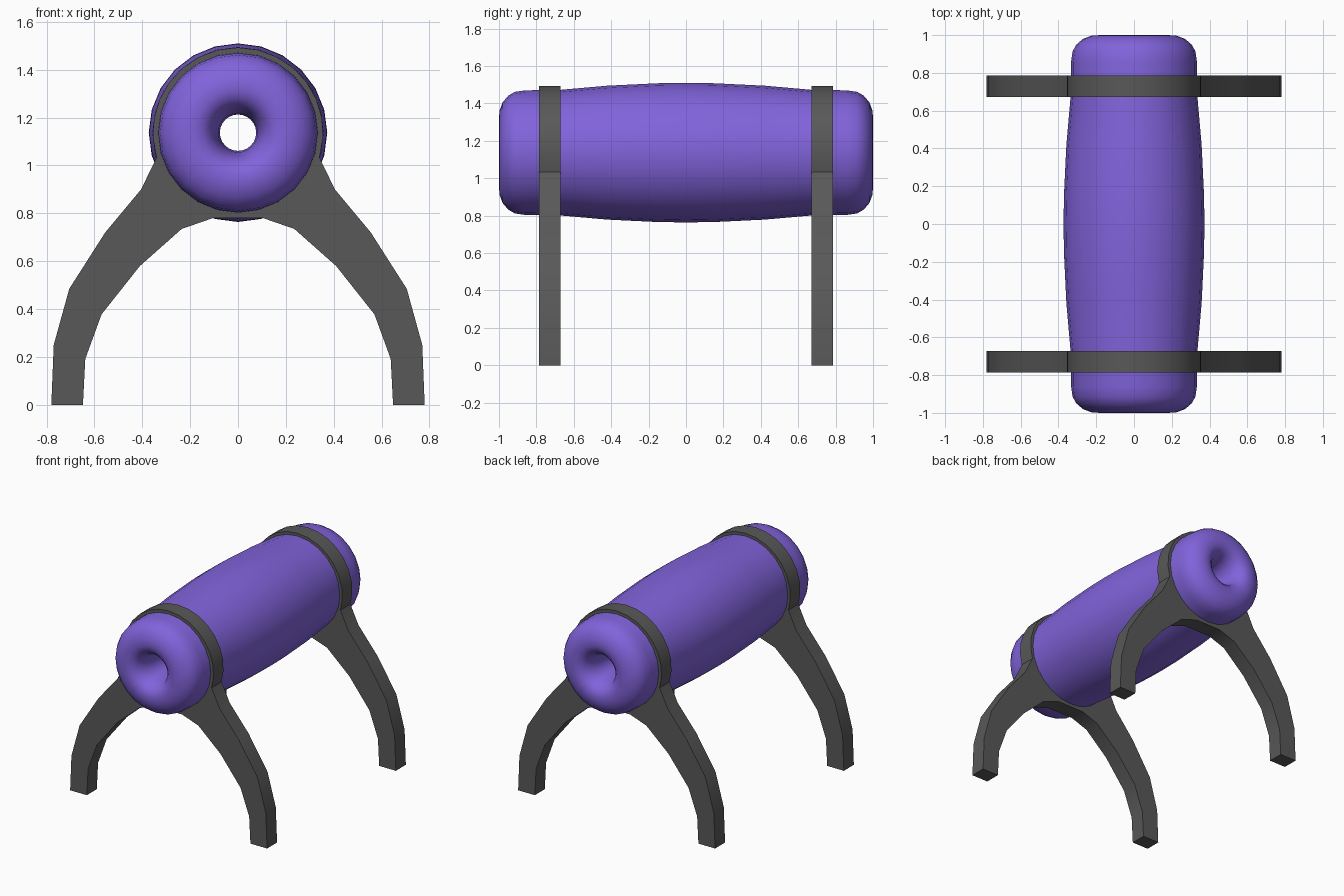
import bpy, bmesh, math
from mathutils import Vector

if "Cube" in bpy.data.objects:
    bpy.data.objects.remove(bpy.data.objects["Cube"])

AXIS_Z = 1.137


def material(name, rgb):
    m = bpy.data.materials.new(name)
    m.diffuse_color = (*rgb, 1)
    m.use_nodes = True
    m.node_tree.nodes["Principled BSDF"].inputs["Base Color"].default_value = m.diffuse_color
    return m


def finish(bm, name, mat, angle):
    bmesh.ops.recalc_face_normals(bm, faces=bm.faces)
    me = bpy.data.meshes.new(name)
    bm.to_mesh(me)
    bm.free()
    me.materials.append(mat)
    ob = bpy.data.objects.new(name, me)
    bpy.context.collection.objects.link(ob)
    bpy.ops.object.select_all(action='DESELECT')
    bpy.context.view_layer.objects.active = ob
    ob.select_set(True)
    bpy.ops.object.shade_smooth_by_angle(angle=math.radians(angle))
    return ob


purple = material("purple", (0.22, 0.125, 0.71))
grey = material("dark grey", (0.098, 0.098, 0.098))

# Roller: closed (radius, y) profile turned about the y axis, with a through hole
half = [(0.371, 0.15), (0.358, 0.42), (0.336, 0.67), (0.333, 0.86), (0.325, 0.915),
        (0.305, 0.95), (0.27, 0.98), (0.225, 0.997), (0.18, 1.0), (0.145, 0.988),
        (0.115, 0.96), (0.095, 0.91), (0.082, 0.84), (0.076, 0.74)]
profile = [(0.373, 0.0)] + half + [(r, -y) for r, y in reversed(half)]
SEG = 24
bm = bmesh.new()
rings = []
for i in range(SEG):
    a = 2 * math.pi * i / SEG
    rings.append([bm.verts.new((r * math.cos(a), y, AXIS_Z + r * math.sin(a)))
                  for r, y in profile])
n = len(profile)
for i in range(SEG):
    p, q = rings[i], rings[(i + 1) % SEG]
    for j in range(n):
        k = (j + 1) % n
        bm.faces.new((p[j], p[k], q[k], q[j]))
finish(bm, "roller", purple, 60)

# Bracket outline: right half of legs and collar, mirrored to the left
inner = [(0.105, 0.78), (0.235, 0.735), (0.41, 0.58), (0.57, 0.378), (0.638, 0.192), (0.648, 0)]
outer = [(0.78, 0), (0.77, 0.25), (0.705, 0.485), (0.555, 0.72), (0.405, 0.90)]
start = math.radians(-17)
arc = [(0.356 * math.cos(t), AXIS_Z + 0.356 * math.sin(t))
       for t in (start + (math.pi / 2 - start) * i / 8 for i in range(8))]
right = inner + outer + arc
outline = right + [(0, AXIS_Z + 0.356)] + [(-x, z) for x, z in reversed(right)]
hole = [(0.33 * math.cos(2 * math.pi * i / 32), AXIS_Z + 0.33 * math.sin(2 * math.pi * i / 32))
        for i in range(32)]


def bracket(name, y0, thick):
    bm = bmesh.new()
    edges = []
    for loop in (outline, hole):
        vs = [bm.verts.new((x, y0, z)) for x, z in loop]
        edges += [bm.edges.new((vs[i - 1], vs[i])) for i in range(len(vs))]
    bmesh.ops.triangle_fill(bm, use_beauty=True, use_dissolve=False, edges=edges,
                            normal=Vector((0, -1, 0)))
    ext = bmesh.ops.extrude_face_region(bm, geom=bm.faces[:], use_keep_orig=True)
    moved = [v for v in ext["geom"] if isinstance(v, bmesh.types.BMVert)]
    bmesh.ops.translate(bm, verts=moved, vec=(0, thick, 0))
    finish(bm, name, grey, 30)


bracket("front_bracket", -0.785, 0.113)
bracket("back_bracket", 0.672, 0.113)
